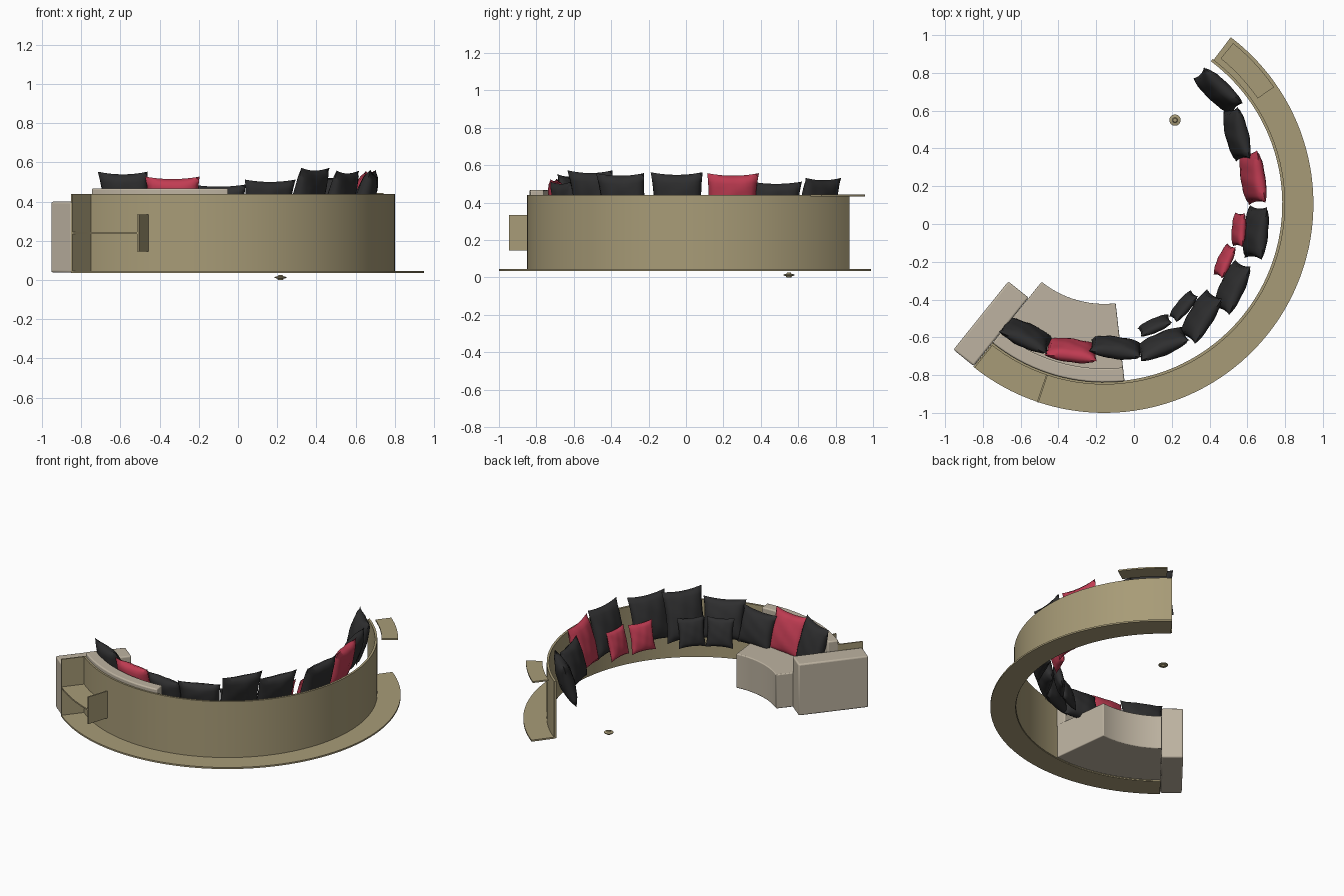
import bpy, bmesh, math
from math import cos, sin, radians
from mathutils import Matrix, Vector

cube = bpy.data.objects.get("Cube")
if cube:
    bpy.data.objects.remove(cube, do_unlink=True)

CX, CY = -0.157, 0.107           # centre of the sofa curve
START, END = 231.2, 413.2        # sweep of the curve in degrees


def material(name, rgb):
    m = bpy.data.materials.new(name)
    m.use_nodes = True
    m.diffuse_color = (*rgb, 1)
    bsdf = next(n for n in m.node_tree.nodes if n.type == 'BSDF_PRINCIPLED')
    bsdf.inputs["Base Color"].default_value = (*rgb, 1)
    return m


TAN = material("tan_wood", (0.39, 0.33, 0.185))
BEIGE = material("beige_upholstery", (0.51, 0.45, 0.355))
DARK = material("charcoal_fabric", (0.028, 0.028, 0.029))
RED = material("red_fabric", (0.53, 0.045, 0.085))


def finish(name, bm, mat, bevel=0.0, angle=35):
    bmesh.ops.recalc_face_normals(bm, faces=bm.faces)
    mesh = bpy.data.meshes.new(name)
    bm.to_mesh(mesh)
    bm.free()
    mesh.materials.append(mat)
    ob = bpy.data.objects.new(name, mesh)
    bpy.context.collection.objects.link(ob)
    if bevel:
        mod = ob.modifiers.new("soft_edges", 'BEVEL')
        mod.width, mod.segments, mod.limit_method = bevel, 3, 'ANGLE'
        mod.angle_limit = radians(40)
    bpy.ops.object.select_all(action='DESELECT')
    ob.select_set(True)
    bpy.context.view_layer.objects.active = ob
    bpy.ops.object.shade_smooth_by_angle(angle=radians(angle))
    return ob


def arc_block(name, r0, r1, z0, z1, a0, a1, mat, bevel=0.0):
    """Rectangular section swept around the sofa centre."""
    bm = bmesh.new()
    steps = max(1, round((a1 - a0) / 2.5))
    rings = []
    for i in range(steps + 1):
        a = radians(a0 + (a1 - a0) * i / steps)
        rings.append([bm.verts.new((CX + r * cos(a), CY + r * sin(a), z))
                      for r, z in ((r0, z0), (r1, z0), (r1, z1), (r0, z1))])
    for p, q in zip(rings, rings[1:]):
        for k in range(4):
            n = (k + 1) % 4
            bm.faces.new((p[k], p[n], q[n], q[k]))
    bm.faces.new(rings[0])
    bm.faces.new(rings[-1])
    return finish(name, bm, mat, bevel)


def cushion(name, x, y, facing, top, mat, width=0.28, thick=0.10, bottom=0.25, lean=16):
    """Puffed pillow with drawn-out corners, leaning outwards."""
    height = (top - bottom) / cos(radians(lean)) * 1.02
    bm = bmesh.new()
    for side in (-1, 1):
        made = bmesh.ops.create_grid(bm, x_segments=14, y_segments=14, size=1)
        for v in made["verts"]:
            u, w = v.co.x, v.co.y
            puff = max(0, (1 - u * u) * (1 - w * w)) ** 0.45
            crease = 1 + 0.07 * sin(7 * u + 3 * w + x * 20) * cos(5 * w - 2 * u + y * 20)
            v.co = (width / 2 * u * (1 - 0.09 * (1 - w * w) * u * u),
                    side * thick / 2 * puff * crease,
                    height / 2 * w * (1 - 0.09 * (1 - u * u) * w * w))
    bmesh.ops.remove_doubles(bm, verts=bm.verts, dist=0.0005)
    bm.transform(Matrix.Translation((x, y, (top + bottom) / 2))
                 @ Matrix.Rotation(radians(facing - 90), 4, 'Z')
                 @ Matrix.Rotation(radians(-lean), 4, 'X'))
    return finish(name, bm, mat, angle=80)


# Curved wooden shell: back wall and floor plate
arc_block("back_wall", 0.942, 0.957, 0.04, 0.44, START, END, TAN)
arc_block("floor_plate", 0.945, 1.107, 0.035, 0.046, START, END - 0.4, TAN)

# Small shelf near the far end
arc_block("end_shelf", 0.985, 1.09, 0.434, 0.444, 34.5, 51.3, TAN)

# Open side compartment next to the arm
arc_block("compartment_shelf", 0.955, 1.107, 0.236, 0.246, START, 251.5, TAN)
arc_block("compartment_end", 0.955, 1.107, 0.04, 0.44, START, START + 0.5, TAN)
arc_block("compartment_divider", 0.955, 1.109, 0.145, 0.335, 251.2, 251.7, TAN)

# Upholstered seat section and its backrest
arc_block("seat", 0.53, 0.94, 0.04, 0.28, START, 276.5, BEIGE, 0.006)
arc_block("backrest", 0.872, 0.945, 0.27, 0.468, START, 276.5, BEIGE, 0.008)

# Armrest block
bm = bmesh.new()
bmesh.ops.create_cube(bm, size=1)
bm.transform(Matrix.Translation((-0.757, -0.528, 0.219))
             @ Matrix.Rotation(radians(51.2), 4, 'Z')
             @ Matrix.Diagonal((0.464, 0.138, 0.362, 1)))
finish("armrest", bm, BEIGE, 0.01)

# Large cushions: x, y, facing angle, top height, fabric
large = [
    (0.445, 0.705, 47, 0.53, DARK), (0.545, 0.475, 13, 0.51, DARK),
    (0.63, 0.245, 9, 0.555, RED), (0.645, -0.045, -6, 0.56, DARK),
    (0.52, -0.335, -24, 0.555, DARK), (0.355, -0.49, -31, 0.57, DARK),
    (0.15, -0.635, -67, 0.51, DARK), (-0.095, -0.655, -97, 0.485, DARK),
    (-0.33, -0.67, -97, 0.525, RED), (-0.57, -0.59, -115, 0.55, DARK),
]
for i, (x, y, facing, top, mat) in enumerate(large):
    cushion(f"large_cushion_{i + 1}", x, y, facing, top, mat)

# Small cushions in front of the large ones
small = [(0.555, -0.03, -4, RED), (0.48, -0.195, -24, RED),
         (0.262, -0.435, -40, DARK), (0.11, -0.537, -66, DARK)]
for i, (x, y, facing, mat) in enumerate(small):
    cushion(f"small_cushion_{i + 1}", x, y, facing, 0.425, mat,
            width=0.18, thick=0.06, bottom=0.235, lean=14)

# Small turned knob on the floor
profile = [(0, 0), (0.013, 0), (0.016, 0.007), (0.03, 0.011), (0.03, 0.016),
           (0.014, 0.02), (0.01, 0.026), (0, 0.027)]
bm = bmesh.new()
verts = [bm.verts.new((r, 0, z)) for r, z in profile]
edges = [bm.edges.new(pair) for pair in zip(verts, verts[1:])]
bmesh.ops.spin(bm, geom=verts + edges, cent=(0, 0, 0), axis=(0, 0, 1),
               angle=math.tau, steps=24)
bmesh.ops.remove_doubles(bm, verts=bm.verts, dist=0.0001)
bm.transform(Matrix.Translation(Vector((0.217, 0.55, 0))))
finish("floor_knob", bm, TAN)
